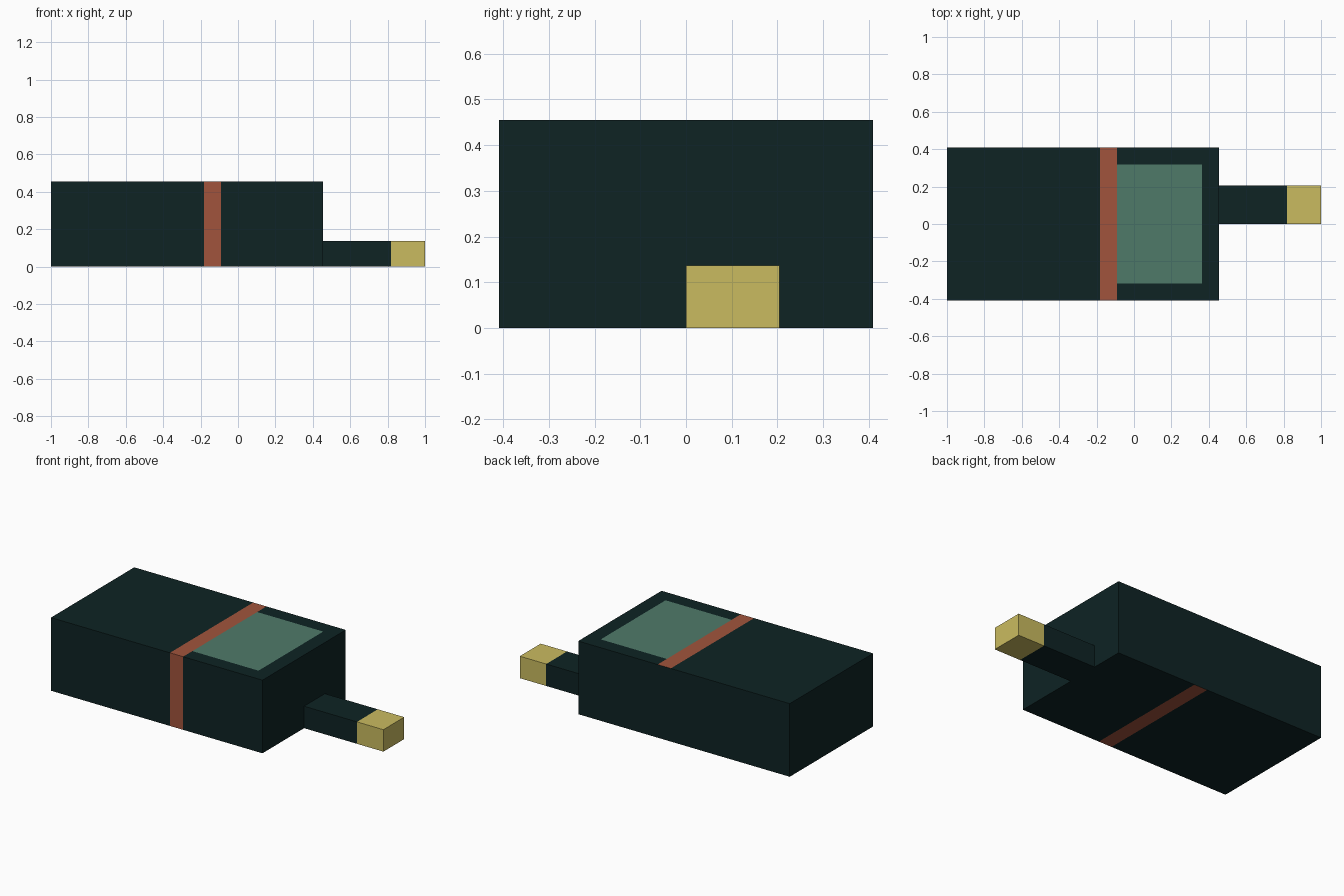
import bpy, bmesh
from mathutils import Vector

if "Cube" in bpy.data.objects:
    bpy.data.objects.remove(bpy.data.objects["Cube"])

U = 1 / 11  # the model sits on a grid 22 units long


def material(name, rgb):
    lin = [(c / 255 / 12.92) if c / 255 <= 0.04045 else ((c / 255 + 0.055) / 1.055) ** 2.4 for c in rgb]
    m = bpy.data.materials.new(name)
    m.diffuse_color = (*lin, 1)
    m.use_nodes = True
    m.node_tree.nodes["Principled BSDF"].inputs["Base Color"].default_value = m.diffuse_color
    return m


DARK = material("dark teal", (14, 35, 36))
RUST = material("rust red", (161, 84, 60))
GREEN = material("muted green", (79, 122, 105))
BRASS = material("pale brass", (202, 187, 96))


def box(name, lo, hi, mats, cuts, rule):
    """Box from corner lo to hi, cut at (axis, position), faces coloured by rule."""
    bm = bmesh.new()
    bmesh.ops.create_cube(bm, size=1)
    lo, hi = Vector(lo), Vector(hi)
    for v in bm.verts:
        v.co = Vector([lo[i] if v.co[i] < 0 else hi[i] for i in range(3)])
    for axis, pos in cuts:
        normal = Vector((0, 0, 0))
        normal[axis] = 1
        bmesh.ops.bisect_plane(bm, geom=bm.verts[:] + bm.edges[:] + bm.faces[:],
                               plane_co=normal * pos, plane_no=normal)
    bm.normal_update()
    for f in bm.faces:
        f.material_index = rule(f.calc_center_median(), f.normal)
    me = bpy.data.meshes.new(name)
    bm.to_mesh(me)
    bm.free()
    for m in mats:
        me.materials.append(m)
    ob = bpy.data.objects.new(name, me)
    bpy.context.collection.objects.link(ob)
    return ob


# Main block: stripe on front, top and underside (plain back), panel on top
def body_rule(c, n):
    if -2 * U < c.x < -U and n.y < 0.5:
        return 1
    if n.z > 0.5 and -U < c.x < 4 * U and abs(c.y) < 3.5 * U:
        return 2
    return 0


box("body", (-1, -4.5 * U, 0), (5 * U, 4.5 * U, 5 * U), [DARK, RUST, GREEN],
    [(0, -2 * U), (0, -U), (0, 4 * U), (1, -3.5 * U), (1, 3.5 * U)], body_rule)

# Off-centre arm with a brass tip
box("arm", (5 * U, 0, 0), (1, 2.25 * U, 1.5 * U), [DARK, BRASS],
    [(0, 9 * U)], lambda c, n: int(c.x > 9 * U))
